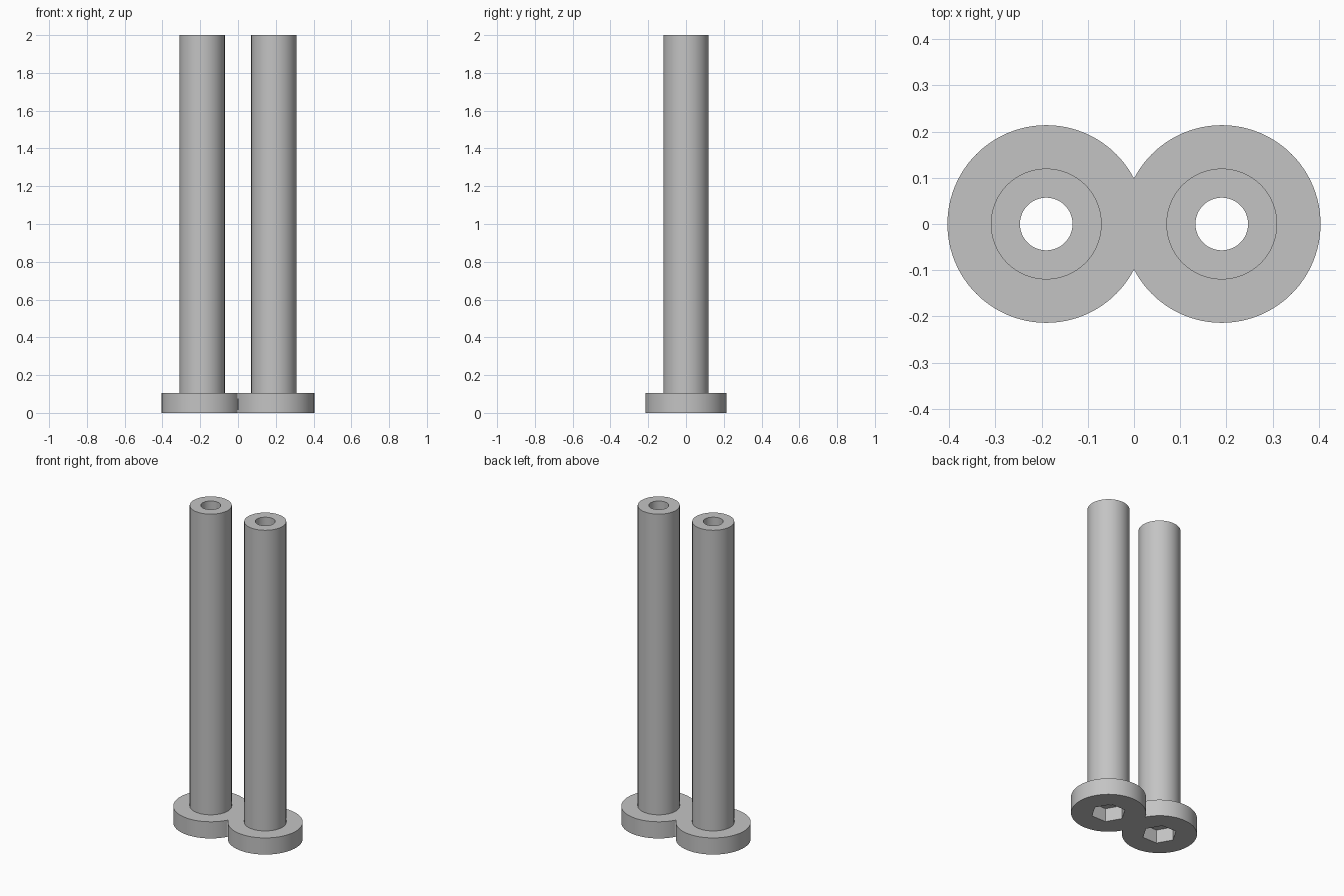
import bpy
import bmesh
from math import cos, sin, pi, radians

cube = bpy.data.objects.get("Cube")
if cube:
    bpy.data.objects.remove(cube, do_unlink=True)

SEGMENTS = 96
CENTRE_X = 0.19
HEIGHT = 2.0
FLANGE_TOP = 0.105
FLANGE_R, SHAFT_R, BORE_R = 0.214, 0.12, 0.057
HEX_R, HEX_DEPTH = 0.1, 0.085

# Plain grey for every surface
grey = bpy.data.materials.new("plain grey")
grey.use_nodes = True
colour = (0.55, 0.55, 0.55, 1)
grey.diffuse_color = colour
grey.node_tree.nodes["Principled BSDF"].inputs["Base Color"].default_value = colour


def circle(radius):
    return lambda a: radius


def hexagon(radius):
    return lambda a: radius * cos(pi / 6) / cos(a % (pi / 3) - pi / 6)


# Closed section: bore, shaft, flange, then the hexagonal socket underneath
section = [
    (circle(BORE_R), HEIGHT),
    (circle(SHAFT_R), HEIGHT),
    (circle(SHAFT_R), FLANGE_TOP),
    (circle(FLANGE_R), FLANGE_TOP),
    (circle(FLANGE_R), 0),
    (hexagon(HEX_R), 0),
    (hexagon(HEX_R), HEX_DEPTH),
    (circle(BORE_R), HEX_DEPTH),
]

bm = bmesh.new()
rings = []
for shape, z in section:
    ring = []
    for i in range(SEGMENTS):
        a = 2 * pi * i / SEGMENTS
        r = shape(a)
        ring.append(bm.verts.new((CENTRE_X + r * cos(a), r * sin(a), z)))
    rings.append(ring)

for k, ring in enumerate(rings):
    below = rings[(k + 1) % len(rings)]
    for i in range(SEGMENTS):
        j = (i + 1) % SEGMENTS
        bm.faces.new((ring[i], below[i], below[j], ring[j]))

# Trim the flange at the middle so both halves join without an inner wall
bmesh.ops.bisect_plane(bm, geom=bm.verts[:] + bm.edges[:] + bm.faces[:],
                       plane_co=(0, 0, 0), plane_no=(1, 0, 0), clear_inner=True)
bmesh.ops.recalc_face_normals(bm, faces=bm.faces[:])

# Make sure the shaft top faces outward
top = max(bm.faces, key=lambda f: f.calc_center_median().z)
if top.normal.z < 0:
    bmesh.ops.reverse_faces(bm, faces=bm.faces[:])

mesh = bpy.data.meshes.new("twin_flanged_tubes")
bm.to_mesh(mesh)
bm.free()
mesh.materials.append(grey)
tubes = bpy.data.objects.new("twin_flanged_tubes", mesh)
bpy.context.collection.objects.link(tubes)

bpy.ops.object.select_all(action="DESELECT")
tubes.select_set(True)
bpy.context.view_layer.objects.active = tubes
bpy.ops.object.shade_smooth_by_angle(angle=radians(30))

# Second tube
mirror = tubes.modifiers.new("second tube", "MIRROR")
mirror.use_axis = (True, False, False)
mirror.use_clip = True
mirror.merge_threshold = 0.0005
